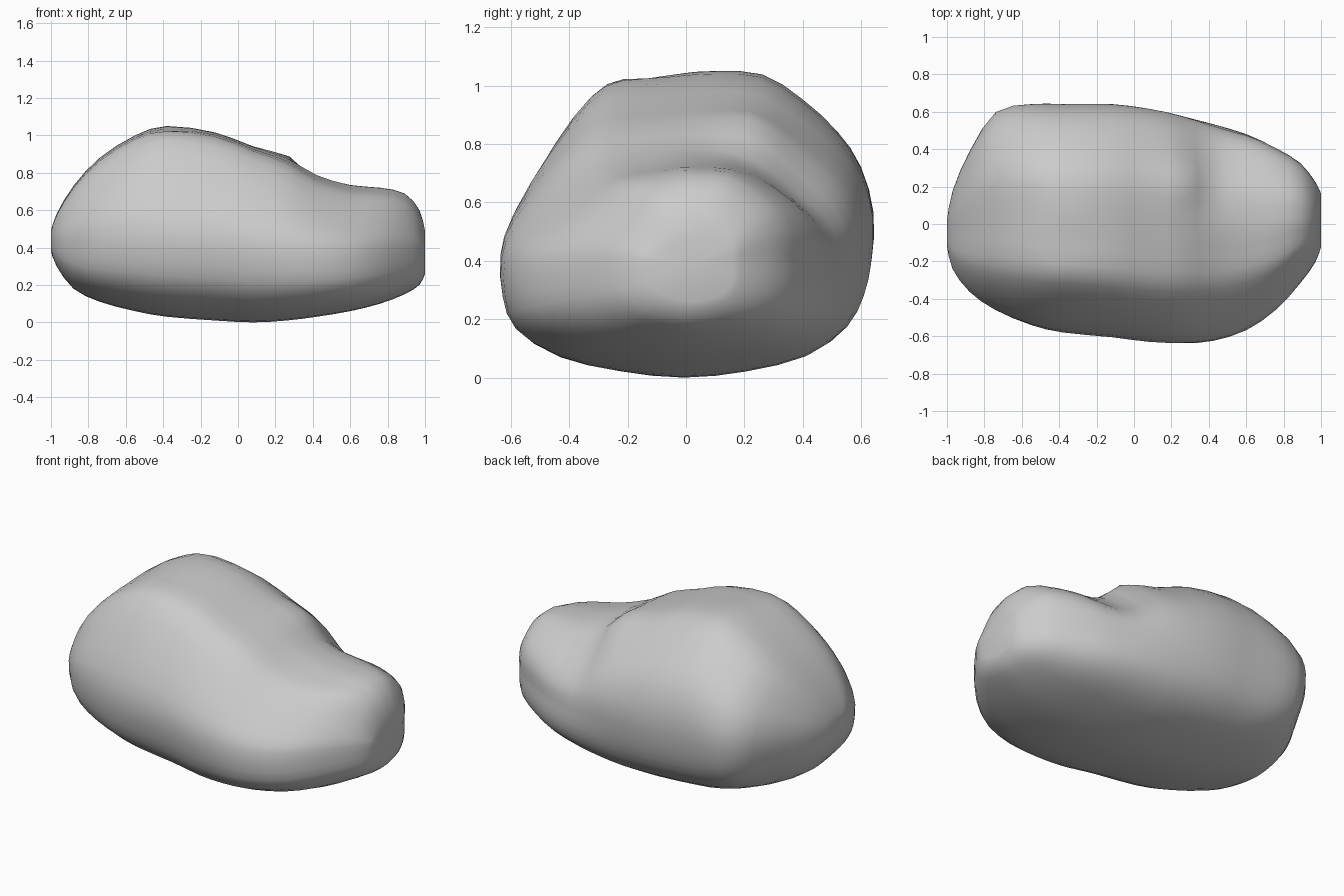
import bpy
import bmesh
from math import exp
from mathutils import Vector

default_cube = bpy.data.objects.get("Cube")
if default_cube:
    bpy.data.objects.remove(default_cube, do_unlink=True)

# Stations along the boulder: x, front y, back y, underside z, crest z
STATIONS = [
    (-1, -.12, .02, .38, .49),
    (-.97, -.24, .18, .30, .58),
    (-.88, -.36, .40, .18, .73),
    (-.74, -.46, .60, .11, .88),
    (-.55, -.54, .64, .06, 1.0),
    (-.38, -.58, .64, .03, 1.05),
    (-.12, -.605, .64, .01, 1.015),
    (.08, -.63, .615, 0, .94),
    (.26, -.635, .58, .01, .88),
    (.42, -.62, .54, .03, .79),
    (.6, -.56, .48, .06, .735),
    (.76, -.45, .40, .10, .72),
    (.89, -.31, .32, .15, .69),
    (.97, -.2, .22, .20, .60),
    (1, -.12, .16, .26, .49),
]

# Cross-section outline: sideways and vertical fractions
OUTLINE = [
    (-1, 0), (-.94, .26), (-.76, .6), (-.57, .86), (-.4, .96), (-.12, .985),
    (.12, 1), (.38, .98), (.6, .84), (.8, .65), (.93, .45), (1, .18),
    (.99, -.12), (.95, -.38), (.86, -.62), (.66, -.83), (.34, -.95), (0, -1),
    (-.34, -.95), (-.65, -.84), (-.88, -.62), (-.97, -.34),
]

# Weathered hollows and bulges: centre, radius, push
DENTS = [
    (Vector((.44, .43, .62)), .2, Vector((-.015, -.05, -.035))),
    (Vector((.42, .2, .8)), .13, Vector((-.01, 0, -.02))),
    (Vector((.27, .25, .87)), .13, Vector((.02, 0, .022))),
    (Vector((-.35, -.13, 1.02)), .08, Vector((0, 0, -.015))),
    (Vector((-.85, .45, .22)), .2, Vector((.03, -.03, .01))),
]


def spline(a, b, c, d, t):
    """Catmull-Rom blend between tuples b and c."""
    return [q + t / 2 * (r - p + t * (2 * p - 5 * q + 4 * r - s
            + t * (3 * (q - r) + s - p))) for p, q, r, s in zip(a, b, c, d)]


def refine(points, closed):
    """Double the number of points along a smooth curve."""
    n = len(points)
    pick = (lambda i: points[i % n]) if closed else (
        lambda i: points[max(0, min(n - 1, i))])
    result = []
    for i in range(n if closed else n - 1):
        result.append(points[i])
        result.append(spline(pick(i - 1), pick(i), pick(i + 1), pick(i + 2), .5))
    if not closed:
        result.append(points[-1])
    return result


def surface_point(station, v, w):
    x, front, back, low, high = station
    # The widest level stays near one height along the whole length
    middle = (low + .42 * (high - low) + .46) / 2
    reach = (high if w > 0 else low) - middle
    low_end = max(0, min(1, x * 1.5))
    high_end = max(0, min(1, -2.5 * x - 1))
    lean = low_end * max(0, w)
    if w < 0:
        # Squarer underside at the low end
        v *= 1 - .14 * low_end * w
    elif v > 0:
        # Squarer back shoulder at the low end
        v *= 1 + .1 * lean
    else:
        # Front shoulder rounder at the low end, fuller at the high end
        v *= 1 - .1 * lean + .16 * high_end * w
    y = (front + back) / 2 + (back - front) / 2 * v
    z = middle + abs(w) * reach + .065 * lean * min(0, v)
    point = Vector((x, y, z))
    offset = Vector()
    for centre, radius, push in DENTS:
        offset += push * exp(-((point - centre).length / radius) ** 2)
    return point + offset


# Boulder skin lofted through the sections
bm = bmesh.new()
outline = refine(OUTLINE, True)
rings = [[bm.verts.new(surface_point(s, v, w)) for v, w in outline]
         for s in refine(STATIONS, False)]
count = len(outline)
for ring, after in zip(rings, rings[1:]):
    for i in range(count):
        j = (i + 1) % count
        bm.faces.new((ring[i], ring[j], after[j], after[i]))

# Rounded ends
for ring in (rings[0], rings[-1]):
    tip = bm.verts.new(sum((v.co for v in ring), Vector()) / count)
    for i in range(count):
        bm.faces.new((ring[i], ring[(i + 1) % count], tip))
bmesh.ops.recalc_face_normals(bm, faces=bm.faces)

mesh = bpy.data.meshes.new("boulder")
bm.to_mesh(mesh)
bm.free()
boulder = bpy.data.objects.new("boulder", mesh)
bpy.context.collection.objects.link(boulder)

# Stone colour
stone = bpy.data.materials.new("grey_stone")
stone.use_nodes = True
stone.diffuse_color = (.6, .6, .6, 1)
stone.node_tree.nodes["Principled BSDF"].inputs["Base Color"].default_value = (.6, .6, .6, 1)
mesh.materials.append(stone)

for polygon in mesh.polygons:
    polygon.use_smooth = True
